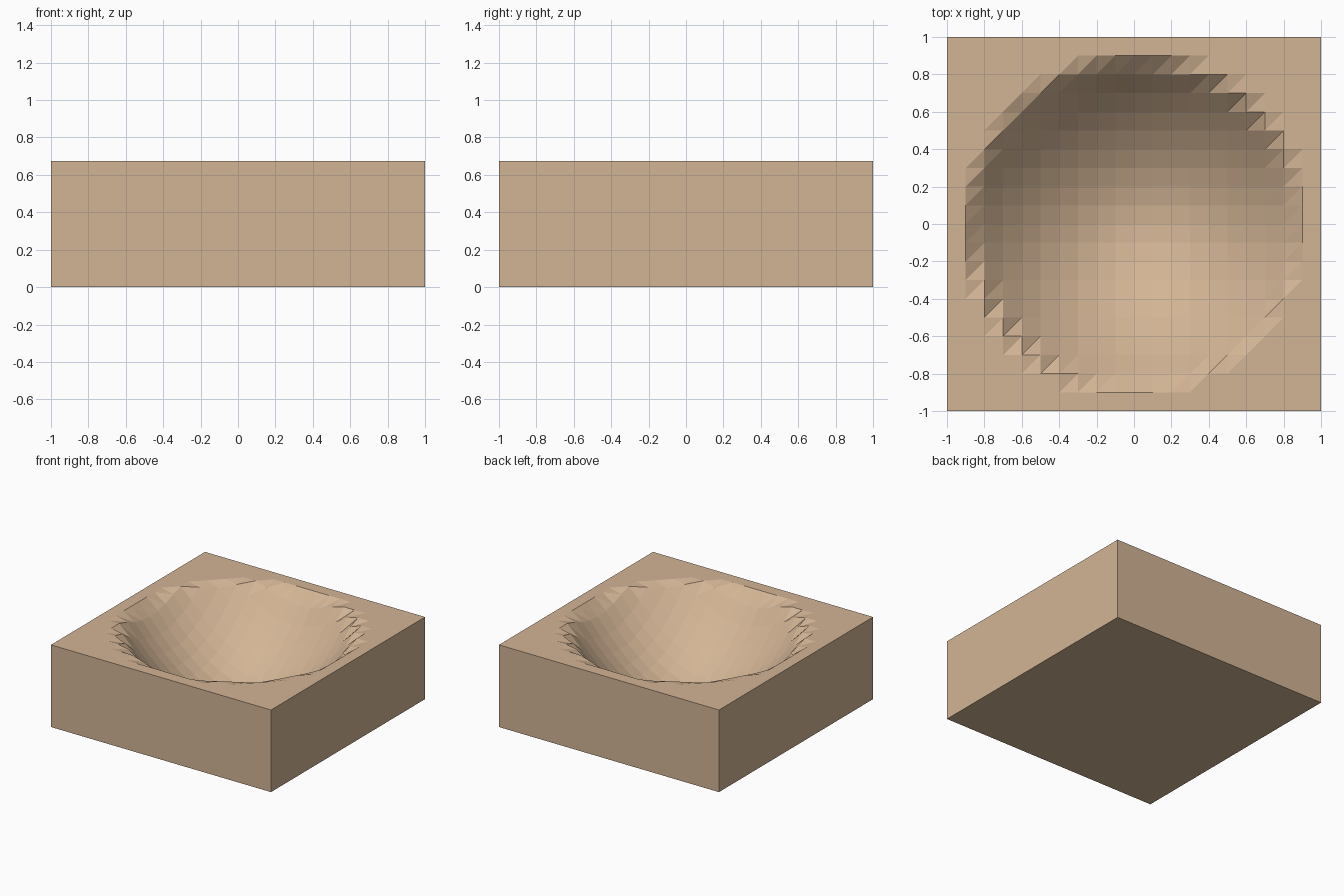
import bpy, bmesh

cube = bpy.data.objects.get("Cube")
if cube:
    bpy.data.objects.remove(cube, do_unlink=True)

CELLS = 20          # grid squares per side
TOP = 0.675         # height of the block
RIM = 0.875         # radius of the hollow
CURVE = 0.77        # steepness of the hollow


def surface_height(x, y):
    """Flat top with a round bowl hollowed into the middle."""
    return min(TOP, TOP - CURVE * (RIM ** 2 - x * x - y * y))


# Plain sand-coloured material
sand = bpy.data.materials.new("sand_tan")
sand.use_nodes = True
colour = (0.65, 0.46, 0.30, 1)
sand.diffuse_color = colour
sand.node_tree.nodes["Principled BSDF"].inputs["Base Color"].default_value = colour

bm = bmesh.new()

# Stepped bowl surface: a grid of points, each square split on one diagonal
steps = range(CELLS + 1)
grid = []
for i in steps:
    x = 2 * i / CELLS - 1
    column = []
    for j in steps:
        y = 2 * j / CELLS - 1
        column.append(bm.verts.new((x, y, surface_height(x, y))))
    grid.append(column)
for i in range(CELLS):
    for j in range(CELLS):
        a, b = grid[i][j], grid[i + 1][j]
        c, d = grid[i + 1][j + 1], grid[i][j + 1]
        bm.faces.new((a, b, c))
        bm.faces.new((a, c, d))

# Side walls and underside: the border dropped straight to the ground
border = [e for e in bm.edges if e.is_boundary]
walls = bmesh.ops.extrude_edge_only(bm, edges=border)["geom"]
for v in walls:
    if isinstance(v, bmesh.types.BMVert):
        v.co.z = 0
bmesh.ops.holes_fill(bm, edges=[e for e in bm.edges if e.is_boundary], sides=0)
bmesh.ops.recalc_face_normals(bm, faces=bm.faces)

mesh = bpy.data.meshes.new("hollowed_block")
bm.to_mesh(mesh)
bm.free()
mesh.materials.append(sand)
block = bpy.data.objects.new("hollowed_block", mesh)
bpy.context.collection.objects.link(block)
